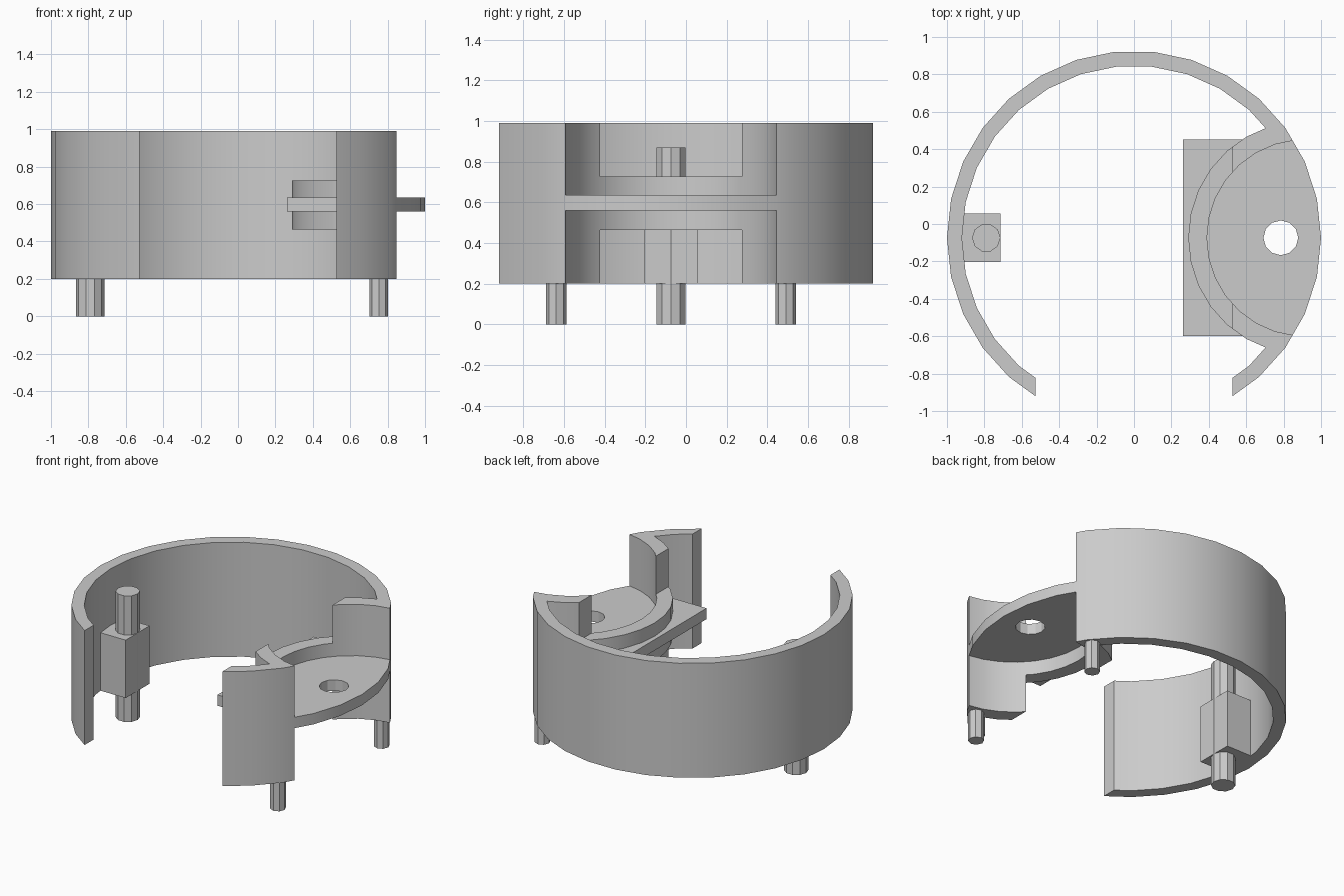
import bpy, math

cube = bpy.data.objects.get("Cube")
if cube:
    bpy.data.objects.remove(cube, do_unlink=True)

CY = -0.074                 # shared centre line in y
Z0, Z1 = 0.2, 0.99          # bottom and top of the ring wall
CUP_X = 0.915               # centre of the side cup

grey = bpy.data.materials.new("light grey")
grey.use_nodes = True
grey.diffuse_color = (0.6, 0.6, 0.6, 1)
grey.node_tree.nodes["Principled BSDF"].inputs["Base Color"].default_value = (0.6, 0.6, 0.6, 1)


def solid(name, verts, faces):
    me = bpy.data.meshes.new(name)
    me.from_pydata(verts, [], faces)
    me.materials.append(grey)
    ob = bpy.data.objects.new(name, me)
    bpy.context.collection.objects.link(ob)
    return ob


def prism(name, pts, z0, z1):
    """Extrude a counter-clockwise outline from z0 to z1."""
    n = len(pts)
    verts = [(x, y, z) for z in (z0, z1) for x, y in pts]
    sides = [(i, (i + 1) % n, n + (i + 1) % n, n + i) for i in range(n)]
    return solid(name, verts, sides + [tuple(range(n))[::-1], tuple(range(n, 2 * n))])


def cyl(name, x, y, r, z0, z1, n=30):
    a = 2 * math.pi / n
    return prism(name, [(x + r * math.cos(i * a), y + r * math.sin(i * a)) for i in range(n)], z0, z1)


def box(name, x0, x1, y0, y1, z0, z1):
    return prism(name, [(x0, y0), (x1, y0), (x1, y1), (x0, y1)], z0, z1)


def boolean(ob, cutter, op="DIFFERENCE"):
    """Apply a boolean and remove the cutter."""
    cutter.hide_render = True
    mod = ob.modifiers.new("cut", "BOOLEAN")
    mod.operation, mod.object, mod.solver = op, cutter, "EXACT"
    dg = bpy.context.evaluated_depsgraph_get()
    me = bpy.data.meshes.new_from_object(ob.evaluated_get(dg))
    ob.modifiers.clear()
    ob.data = me
    bpy.data.objects.remove(cutter, do_unlink=True)


# Ring wall with a curved cup wall bulging in from its left side
wall = cyl("ring_wall", 0, CY, 1.0, Z0, Z1)
core = cyl("core_cutter", 0, CY, 0.92, 0, 1.2)
boolean(core, cyl("cup_keep", CUP_X, CY, 0.625, -0.1, 1.3))
boolean(wall, core)
boolean(wall, cyl("cup_cutter", CUP_X, CY, 0.525, 0, 1.2))
# Front opening, and the cup wall lowered inside the opening's width
boolean(wall, box("front_cutter", -0.527, 0.527, -1.3, -0.7, 0, 1.2))
boolean(wall, box("upper_trim", 0, 0.527, -0.73, 0.58, 0.727, 1.2))
boolean(wall, box("lower_trim", 0, 0.527, -0.73, 0.58, 0, 0.465))

# Shelf plate across the cup, rounded to the ring, with a through hole
shelf = box("shelf_plate", 0.262, 1.2, CY - 0.525, CY + 0.525, 0.56, 0.635)
boolean(shelf, cyl("shelf_round", 0, CY, 1.0, 0, 1.2), "INTERSECT")
boolean(shelf, cyl("shelf_hole", 0.785, CY, 0.093, 0, 1.2, 12))

# Block on the inner right wall with a peg through it
block = box("peg_block", -0.95, -0.715, CY - 0.13, CY + 0.13, Z0, 0.6)
long_peg = cyl("long_peg", -0.79, CY, 0.076, 0, 0.87, 10)

# Two short feet under the left side
feet = [cyl(f"{side}_foot", 0.753, CY + s * 0.565, 0.05, 0, Z0 + 0.01, 8)
        for side, s in (("front", -1), ("back", 1))]

# Smooth the curved walls, keep corners sharp
bpy.ops.object.select_all(action="DESELECT")
for ob in [wall, shelf, block, long_peg] + feet:
    ob.select_set(True)
bpy.context.view_layer.objects.active = wall
bpy.ops.object.shade_smooth_by_angle(angle=math.radians(25))
